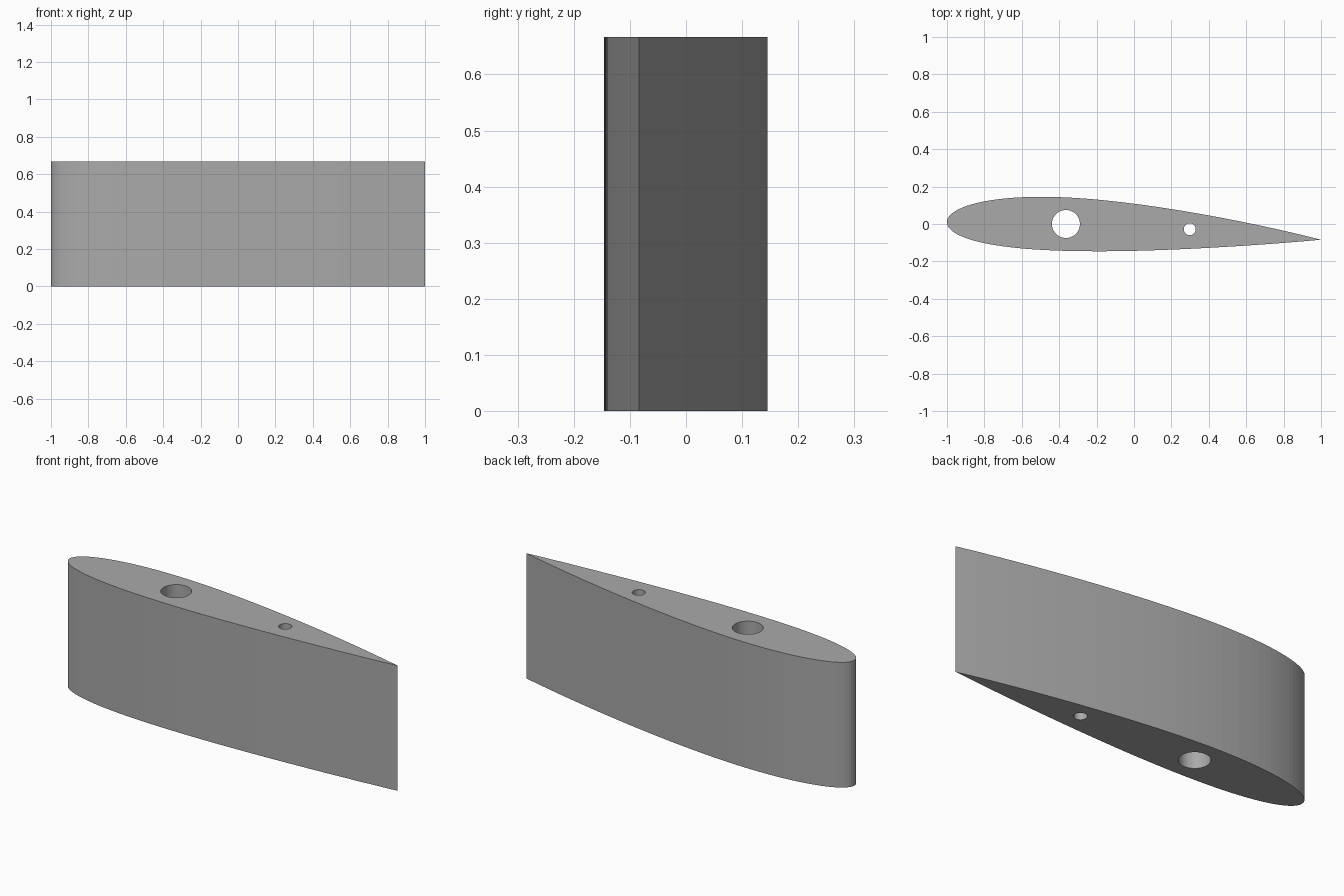
import bpy
import bmesh
from math import cos, sin, pi, sqrt

if "Cube" in bpy.data.objects:
    bpy.data.objects.remove(bpy.data.objects["Cube"])

CHORD, THICK, CAMBER, PEAK = 2.0, 0.143, 0.01, 0.4
NOSE_Y, TAIL_Y = 0.01, -0.084
HEIGHT = 0.667
STEPS = 60

grey = bpy.data.materials.new("plain grey")
grey.use_nodes = True
colour = (0.4, 0.4, 0.4, 1)
grey.diffuse_color = colour
grey.node_tree.nodes["Principled BSDF"].inputs["Base Color"].default_value = colour


def surface_point(s, side):
    """Point on the upper (+1) or lower (-1) wing surface at chord fraction s."""
    half = 5 * THICK * (0.2969 * sqrt(s) - 0.126 * s - 0.3516 * s**2
                        + 0.2843 * s**3 - 0.1036 * s**4)
    front = PEAK if s < PEAK else 1 - PEAK
    mean = CAMBER * (1 - ((s - PEAK) / front) ** 2)
    y = NOSE_Y + (TAIL_Y - NOSE_Y) * s + CHORD * (mean + side * half)
    return (-1 + CHORD * s, y)


def circle(x, y, radius, sides=48):
    return [(x + radius * cos(2 * pi * i / sides), y + radius * sin(2 * pi * i / sides))
            for i in range(sides)]


# Wing outline, with points packed closely around the rounded nose
stations = [(1 - cos(pi * i / STEPS)) / 2 for i in range(STEPS + 1)]
upper = [surface_point(s, 1) for s in reversed(stations)]
lower = [surface_point(s, -1) for s in stations[1:-1]]

# Filled profile with a large spar hole and a small pin hole
curve = bpy.data.curves.new("wing_section", "CURVE")
curve.dimensions = "2D"
curve.fill_mode = "BOTH"
curve.extrude = HEIGHT / 2
for loop in (upper + lower, circle(-0.364, 0, 0.075), circle(0.298, -0.028, 0.032)):
    spline = curve.splines.new("POLY")
    spline.points.add(len(loop) - 1)
    for point, (x, y) in zip(spline.points, loop):
        point.co = (x, y, 0, 1)
    spline.use_cyclic_u = True

wing = bpy.data.objects.new("wing_section", curve)
bpy.context.collection.objects.link(wing)
bpy.ops.object.select_all(action="DESELECT")
wing.select_set(True)
bpy.context.view_layer.objects.active = wing
bpy.ops.object.convert(target="MESH")
wing = bpy.context.object

# Weld the caps to the walls and stand the section on the ground
bm = bmesh.new()
bm.from_mesh(wing.data)
bmesh.ops.translate(bm, verts=bm.verts, vec=(0, 0, HEIGHT / 2))
bmesh.ops.remove_doubles(bm, verts=bm.verts, dist=0.00005)
bmesh.ops.recalc_face_normals(bm, faces=bm.faces)
bm.to_mesh(wing.data)
bm.free()
wing.data.materials.clear()
wing.data.materials.append(grey)
for face in wing.data.polygons:
    face.use_smooth = False
